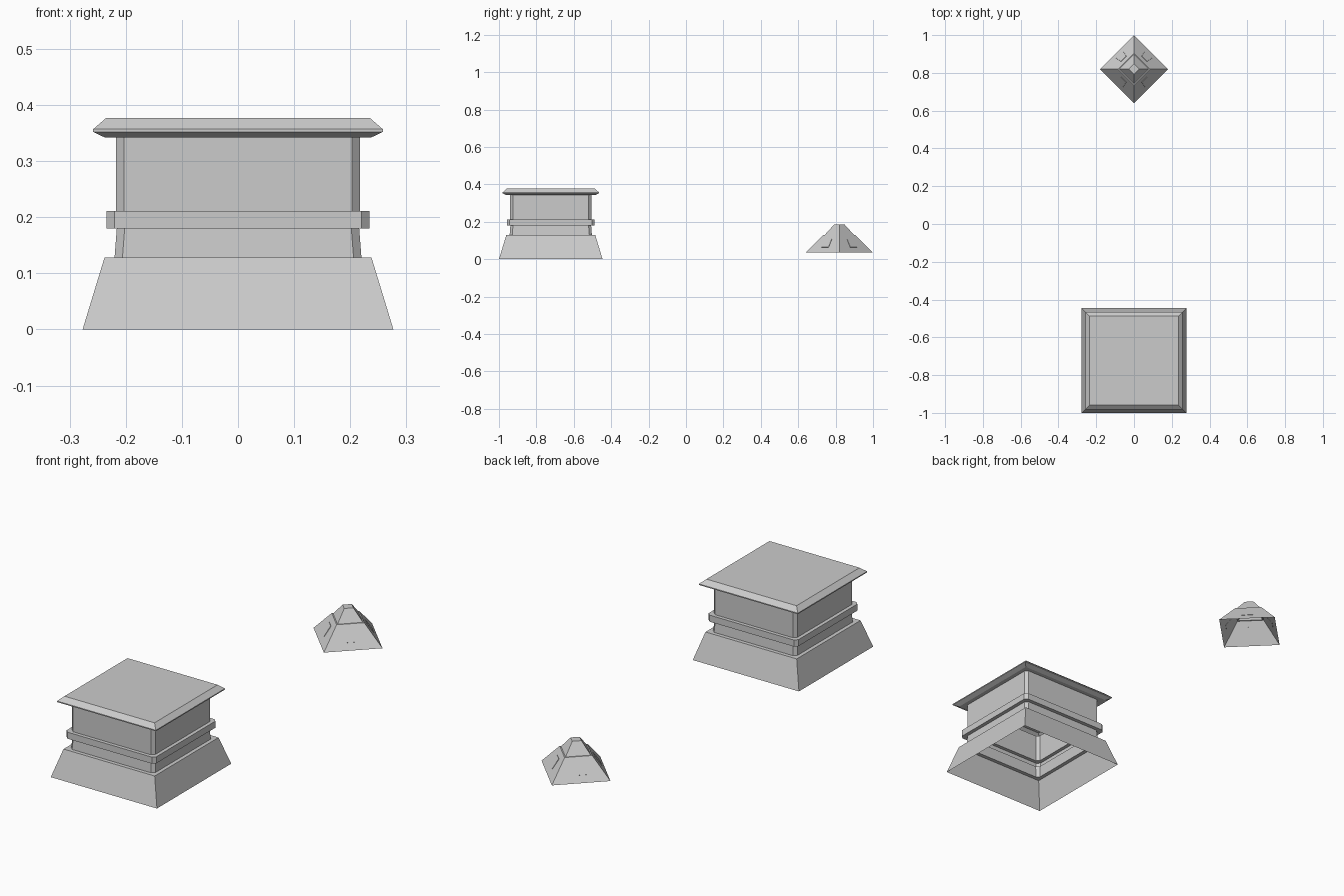
import bpy, bmesh, math
from mathutils import Vector

if "Cube" in bpy.data.objects:
    bpy.data.objects.remove(bpy.data.objects["Cube"])


def finish(bm, name, loc, turn=0.0):
    me = bpy.data.meshes.new(name)
    bm.to_mesh(me)
    bm.free()
    ob = bpy.data.objects.new(name, me)
    ob.location = loc
    ob.rotation_euler.z = turn
    bpy.context.collection.objects.link(ob)
    return ob


def square_shell(name, profile, loc, turn=0.0):
    """Stack square rings (half width, corner chamfer, z); open below, capped on top."""
    bm = bmesh.new()
    rings = []
    for h, c, z in profile:
        f = h - c
        pts = [(h, -f), (h, f), (f, h), (-f, h), (-h, f), (-h, -f), (-f, -h), (f, -h)]
        rings.append([bm.verts.new((x, y, z)) for x, y in pts])
    for a, b in zip(rings, rings[1:]):
        for i in range(8):
            j = (i + 1) % 8
            bm.faces.new((a[i], a[j], b[j], b[i]))
    bm.faces.new(rings[-1])
    bmesh.ops.remove_doubles(bm, verts=bm.verts[:], dist=1e-5)
    return finish(bm, name, loc, turn)


# Pedestal: flared foot, chamfered column with a band, bevelled square cap
square_shell("pedestal", [
    (0.277, 0, 0.0), (0.238, 0, 0.128),
    (0.220, 0.014, 0.128), (0.216, 0.014, 0.180),
    (0.234, 0.014, 0.180), (0.234, 0.014, 0.211),
    (0.217, 0.014, 0.211), (0.217, 0.014, 0.342),
    (0.237, 0, 0.342), (0.258, 0, 0.352),
    (0.258, 0, 0.357), (0.235, 0, 0.377),
], (0, -0.723, 0))

# Capstone: small hollow stepped pyramid turned to a diamond
R = math.sqrt(0.5)
centre = (0, 0.82, 0)
low, mid = (0.18 * R, 0.035), (0.085 * R, 0.13)
square_shell("capstone", [
    (low[0], 0, low[1]), (mid[0], 0, mid[1]),
    (0.078 * R, 0, 0.13), (0.028 * R, 0, 0.185),
], centre, math.pi / 4)

# Thin panel on each sloping capstone face
for k in range(4):
    bm = bmesh.new()
    slope = Vector((mid[0] - low[0], 0, mid[1] - low[1]))
    normal = Vector((slope.z, 0, -slope.x)).normalized()
    base = Vector((low[0], 0, low[1]))
    corners = []
    for t, w in ((0.3, 0.026), (0.75, 0.02)):
        p = base + slope * t + normal * 0.002
        corners.append((p, w))
    (p, w), (q, v) = corners
    side = Vector((0, 1, 0))
    top = [bm.verts.new(c) for c in (p - side * w, p + side * w, q + side * v, q - side * v)]
    bottom = [bm.verts.new(c.co - normal * 0.003) for c in top]
    bm.faces.new(top)
    bm.faces.new(bottom[::-1])
    for i in range(4):
        j = (i + 1) % 4
        bm.faces.new((top[j], top[i], bottom[i], bottom[j]))
    finish(bm, f"capstone_panel_{k + 1}", centre, math.pi / 4 + k * math.pi / 2)
